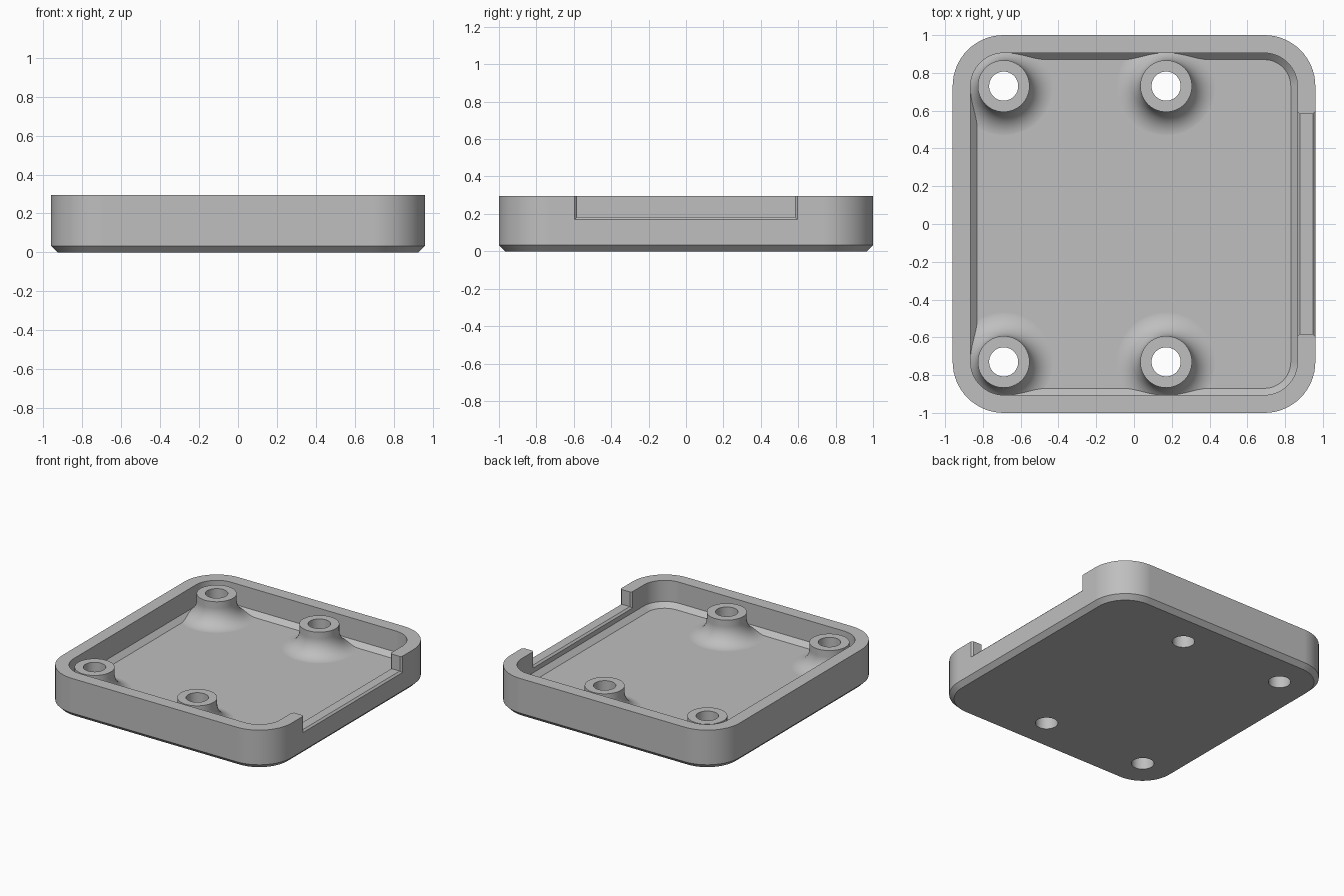
import bpy, bmesh, math

if "Cube" in bpy.data.objects:
    bpy.data.objects.remove(bpy.data.objects["Cube"])

HX, HY, H = 0.96, 1.0, 0.295      # outer half sizes and height
CORNER, WALL, FLOOR = 0.27, 0.095, 0.10
POST_X, POST_Y, POST_TOP = (-0.69, 0.17), 0.73, 0.278
POST_R, HOLE_R, FILLET = 0.137, 0.077, 0.13

grey = bpy.data.materials.new("light_grey_plastic")
grey.use_nodes = True
colour = (0.52, 0.52, 0.52, 1)
grey.diffuse_color = colour
grey.node_tree.nodes["Principled BSDF"].inputs["Base Color"].default_value = colour


def rounded_ring(inset, z, n=16):
    """Rounded rectangle, offset inwards from the outer wall."""
    r = CORNER - inset
    pts = []
    for q, (sx, sy) in enumerate([(1, 1), (-1, 1), (-1, -1), (1, -1)]):
        for i in range(n + 1):
            a = (q + i / n) * math.pi / 2
            pts.append((sx * (HX - CORNER) + r * math.cos(a),
                        sy * (HY - CORNER) + r * math.sin(a), z))
    return pts


def circle_ring(cx, cy, r, z, n=64):
    return [(cx + r * math.cos(i * math.tau / n),
             cy + r * math.sin(i * math.tau / n), z) for i in range(n)]


def loft(name, rings):
    """Closed solid through rings with equal point counts."""
    bm = bmesh.new()
    loops = [[bm.verts.new(p) for p in ring] for ring in rings]
    n = len(loops[0])
    for a, b in zip(loops, loops[1:]):
        for i in range(n):
            j = (i + 1) % n
            bm.faces.new((a[i], a[j], b[j], b[i]))
    bm.faces.new(loops[0][::-1])
    bm.faces.new(loops[-1])
    bmesh.ops.recalc_face_normals(bm, faces=bm.faces)
    mesh = bpy.data.meshes.new(name)
    bm.to_mesh(mesh)
    bm.free()
    mesh.materials.append(grey)
    obj = bpy.data.objects.new(name, mesh)
    bpy.context.collection.objects.link(obj)
    return obj


def combine(target, other, operation):
    mod = target.modifiers.new(operation.lower(), "BOOLEAN")
    mod.operation, mod.solver, mod.object = operation, "EXACT", other
    bpy.context.view_layer.objects.active = target
    bpy.ops.object.modifier_apply(modifier=mod.name)
    bpy.data.objects.remove(other)


# Tray body with chamfered underside
tray = loft("tray", [rounded_ring(0.033, 0), rounded_ring(0, 0.033), rounded_ring(0, H)])

# Cavity with a chamfer around the floor
combine(tray, loft("cavity", [rounded_ring(WALL + 0.035, FLOOR),
                              rounded_ring(WALL, FLOOR + 0.035),
                              rounded_ring(WALL, H + 0.1)]), "DIFFERENCE")

# Screw posts with flared feet
STEPS = 14
foot = POST_R + FILLET
for x in POST_X:
    for y in (-POST_Y, POST_Y):
        rings = [circle_ring(x, y, foot, 0.05)]
        for i in range(STEPS + 1):
            a = i / STEPS * math.pi / 2
            rings.append(circle_ring(x, y, foot - FILLET * math.sin(a),
                                     FLOOR - 0.0002 + FILLET * (1 - math.cos(a))))
        rings.append(circle_ring(x, y, POST_R, POST_TOP))
        combine(tray, loft("post", rings), "UNION")

# Screw holes right through
for x in POST_X:
    for y in (-POST_Y, POST_Y):
        combine(tray, loft("hole", [circle_ring(x, y, HOLE_R, z) for z in (-0.1, 0.5)]),
                "DIFFERENCE")

# Side opening, bevelled on its inner and outer edges
c = 0.013
inner = HX - WALL
sections = [(inner - 0.03, c), (inner, c), (inner + c, 0),
            (HX - c, 0), (HX, c), (HX + 0.1, c)]
rings = []
for x, grow in sections:
    w, z = 0.582 + grow, 0.184 - grow
    rings.append([(x, -w, z), (x, w, z), (x, w, 0.5), (x, -w, 0.5)])
combine(tray, loft("opening", rings), "DIFFERENCE")

# Smooth the rounds, keep edges sharp and flat areas flat
bpy.ops.object.select_all(action="DESELECT")
tray.select_set(True)
bpy.context.view_layer.objects.active = tray
bpy.ops.object.shade_smooth_by_angle(angle=math.radians(25))
weighted = tray.modifiers.new("weighted_normals", "WEIGHTED_NORMAL")
weighted.keep_sharp = True
